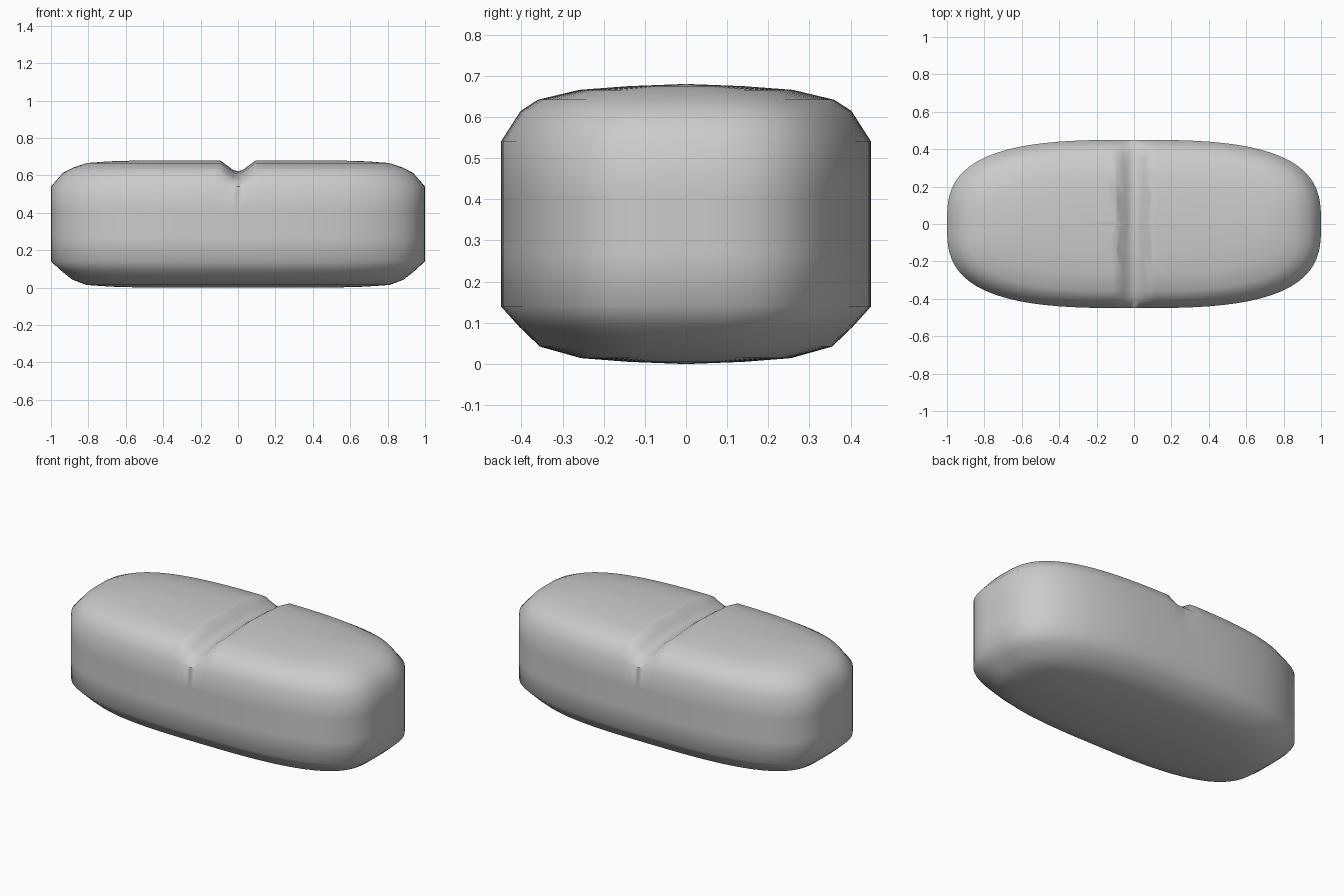
import bpy, bmesh, math

if "Cube" in bpy.data.objects:
    bpy.data.objects.remove(bpy.data.objects["Cube"])

SEGMENTS = 96
POWER = 3.0  # rounding of the plan outline

# Rings from bottom to top: (half length, half width, height)
RINGS = [(0.50, 0.01, 0.0), (0.68, 0.14, 0.005), (0.81, 0.255, 0.014),
         (0.885, 0.355, 0.042), (0.945, 0.405, 0.09), (1.0, 0.45, 0.14),
         (1.0, 0.45, 0.27), (1.0, 0.45, 0.41), (1.0, 0.45, 0.54),
         (0.935, 0.402, 0.615), (0.88, 0.36, 0.642), (0.81, 0.26, 0.666),
         (0.69, 0.14, 0.675), (0.52, 0.01, 0.68)]


def outline(half_x, half_y, z):
    points = []
    for i in range(SEGMENTS):
        a = 2 * math.pi * i / SEGMENTS
        c, s = math.cos(a), math.sin(a)
        r = (abs(c) ** POWER + abs(s) ** POWER) ** (-1 / POWER)
        points.append((half_x * r * c, half_y * r * s, z))
    return points


# Rounded body lofted through the rings
bm = bmesh.new()
loops = [[bm.verts.new(p) for p in outline(*ring)] for ring in RINGS]
for low, high in zip(loops, loops[1:]):
    for i in range(SEGMENTS):
        j = (i + 1) % SEGMENTS
        bm.faces.new((low[i], low[j], high[j], high[i]))
bm.faces.new(loops[0][::-1])
bm.faces.new(loops[-1])

# Score groove: cut lines across the middle, then press them down
for x in (-0.095, -0.025, 0.0, 0.025, 0.095):
    geom = bm.verts[:] + bm.edges[:] + bm.faces[:]
    bmesh.ops.bisect_plane(bm, geom=geom, dist=1e-5,
                           plane_co=(x, 0, 0), plane_no=(1, 0, 0))
for v in bm.verts:
    if v.co.z > 0.54:
        depth = min(1.0, max(0.0, (0.095 - abs(v.co.x)) / 0.08))
        fade = min(1.0, (v.co.z - 0.54) / 0.1)
        v.co.z -= 0.058 * depth * fade
bmesh.ops.recalc_face_normals(bm, faces=bm.faces[:])

mesh = bpy.data.meshes.new("tablet")
bm.to_mesh(mesh)
bm.free()
tablet = bpy.data.objects.new("scored_tablet", mesh)
bpy.context.collection.objects.link(tablet)
bpy.context.view_layer.objects.active = tablet
tablet.select_set(True)
bpy.ops.object.shade_smooth_by_angle(angle=math.radians(50))
